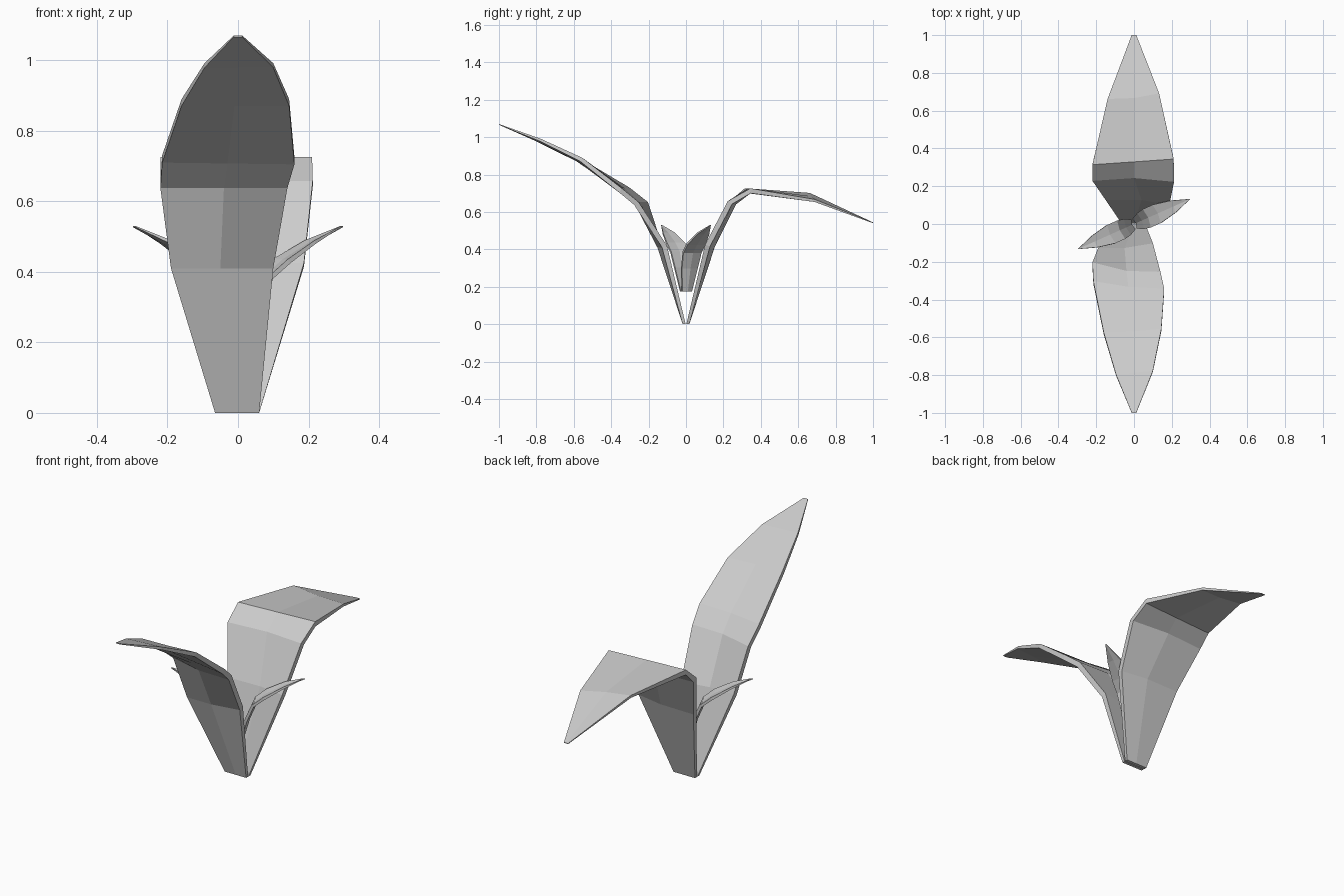
import bpy, bmesh, math
from mathutils import Vector, Matrix

if "Cube" in bpy.data.objects:
    bpy.data.objects.remove(bpy.data.objects["Cube"])


def leaf(name, rows, heading):
    """Thick leaf growing along local +y. Row: thickness, z left, z right, then x,y of left, middle, right."""
    pts = []
    for t, zl, zr, xl, yl, xm, ym, xr, yr in rows:
        pts.append([Vector((xl, yl, zl)), Vector((xm, ym, (zl + zr) / 2)), Vector((xr, yr, zr))])
    bm = bmesh.new()
    rings = []
    for i, p in enumerate(pts):
        # side profile normal gives the thickness direction
        a, b = pts[max(i - 1, 0)][1], pts[min(i + 1, len(pts) - 1)][1]
        n = Vector((0, b.z - a.z, a.y - b.y)).normalized()
        if i == 0:
            n = Vector((0, 1, 0))
        h = n * rows[i][0] / 2
        rings.append([bm.verts.new(v + h) for v in p] + [bm.verts.new(v - h) for v in reversed(p)])
    for r, s in zip(rings, rings[1:]):
        for k in range(6):
            j = (k + 1) % 6
            bm.faces.new((r[k], r[j], s[j], s[k]))
    for r in (rings[0], rings[-1]):
        bm.faces.new((r[0], r[1], r[4], r[5]))
        bm.faces.new((r[1], r[2], r[3], r[4]))
    bmesh.ops.recalc_face_normals(bm, faces=bm.faces)
    bm.transform(Matrix.Rotation(math.radians(heading), 4, 'Z'))
    me = bpy.data.meshes.new(name)
    bm.to_mesh(me)
    bm.free()
    bpy.context.collection.objects.link(bpy.data.objects.new(name, me))


# Tall leaf arching up toward the front
front_rows = [
    (.016, 0, 0, -.06, .010, 0, .010, .065, .010),
    (.028, .415, .415, -.10, .115, .05, .14, .19, .14),
    (.028, .645, .645, -.14, .265, .04, .26, .22, .215),
    (.026, .715, .72, -.16, .35, .03, .34, .215, .31),
    (.022, .88, .88, -.145, .56, .01, .575, .16, .58),
    (.014, .985, .985, -.10, .78, 0, .79, .095, .80),
    (.004, 1.068, 1.068, -.012, 1, 0, 1, .012, 1),
]
leaf("front_leaf", front_rows, 180)

# Leaf bending over and drooping toward the back
back_rows = [
    (.016, 0, 0, -.065, .010, 0, .010, .06, .010),
    (.028, .415, .42, -.15, .14, .04, .14, .187, .115),
    (.028, .645, .65, -.22, .24, 0, .255, .212, .235),
    (.026, .713, .713, -.22, .315, 0, .33, .21, .345),
    (.014, .695, .66, -.14, .66, 0, .665, .133, .69),
    (.004, .542, .542, -.012, 1, 0, 1, .012, 1),
]
leaf("back_leaf", back_rows, 0)

# Pair of small young leaves in the middle: half width, reach, height, thickness
small = [(.028, .01, .175, .014), (.046, .045, .30, .014), (.053, .08, .385, .014),
         (.053, .135, .43, .014), (.035, .225, .485, .01), (.003, .318, .528, .003)]
small_rows = [(t, z, z, -w, r, 0, r + .008, w, r) for w, r, z, t in small]
for side, angle in (("right", -66), ("left", 114)):
    leaf("small_leaf_" + side, small_rows, angle)
